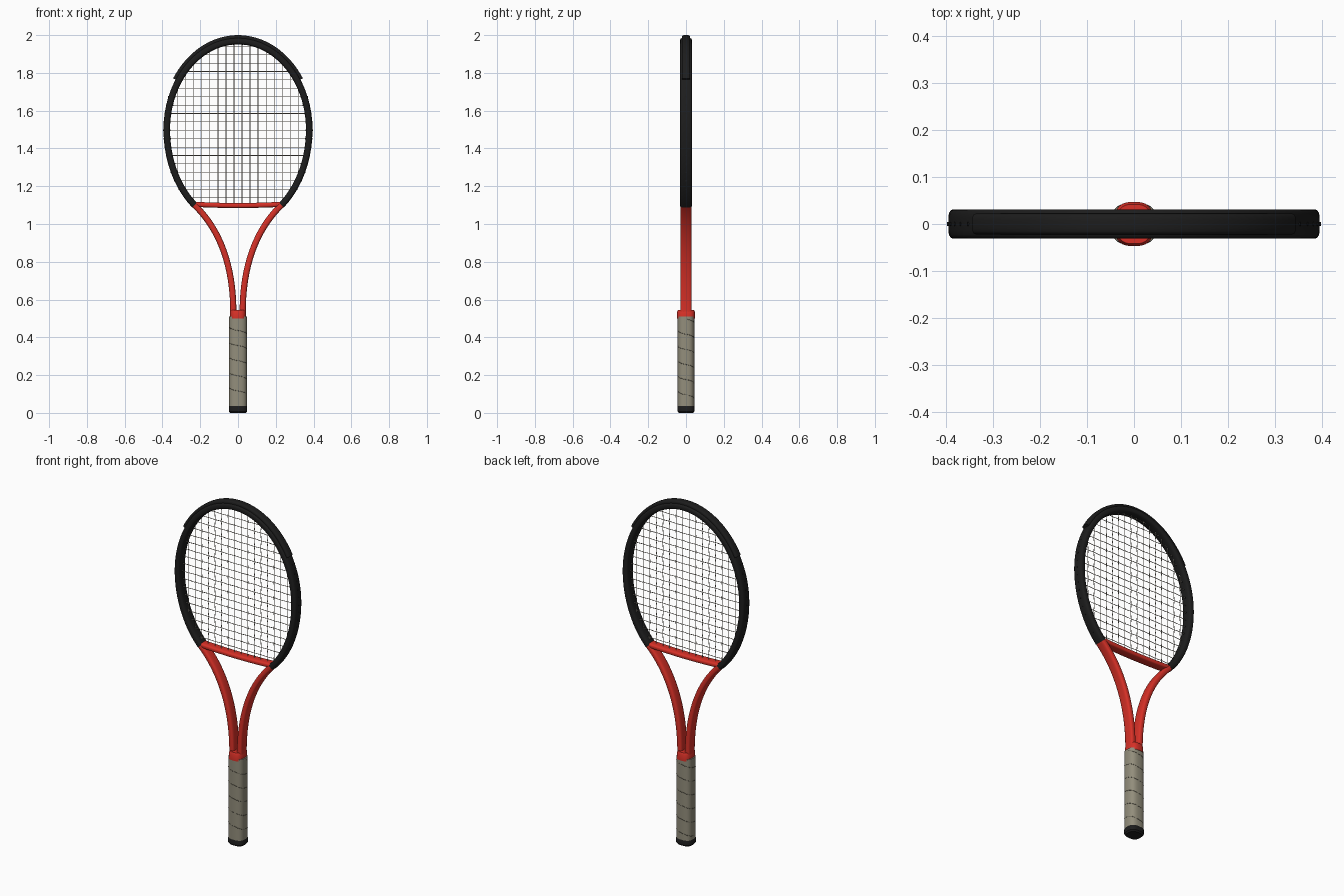
import bpy, bmesh, math
from mathutils import Vector, Matrix

cube = bpy.data.objects.get("Cube")
if cube:
    bpy.data.objects.remove(cube)


def material(name, rgb):
    m = bpy.data.materials.new(name)
    m.use_nodes = True
    m.diffuse_color = (*rgb, 1)
    bsdf = m.node_tree.nodes["Principled BSDF"]
    bsdf.inputs["Base Color"].default_value = (*rgb, 1)
    bsdf.inputs["Roughness"].default_value = 0.6
    return m


BLACK = material("black", (0.012, 0.012, 0.012))
RED = material("red", (0.68, 0.03, 0.02))
GREY = material("grip grey", (0.29, 0.27, 0.2))
SEAM = material("seam grey", (0.13, 0.12, 0.09))
STRING = material("string cream", (0.55, 0.5, 0.42))


def finish(bm, name, mat, angle=40):
    bmesh.ops.recalc_face_normals(bm, faces=bm.faces)
    me = bpy.data.meshes.new(name)
    bm.to_mesh(me)
    bm.free()
    me.materials.append(mat)
    ob = bpy.data.objects.new(name, me)
    bpy.context.collection.objects.link(ob)
    bpy.ops.object.select_all(action="DESELECT")
    ob.select_set(True)
    bpy.context.view_layer.objects.active = ob
    bpy.ops.object.shade_smooth_by_angle(angle=math.radians(angle))
    return ob


def loft(bm, rings):
    loops = [[bm.verts.new(p) for p in ring] for ring in rings]
    n = len(loops[0])
    for a, b in zip(loops, loops[1:]):
        for i in range(n):
            j = (i + 1) % n
            bm.faces.new((a[i], a[j], b[j], b[i]))
    bm.faces.new(loops[0])
    bm.faces.new(loops[-1])


def rounded_box(width, depth, sides, power):
    """Points of a rounded rectangle section."""
    pts = []
    for k in range(sides):
        ang = math.tau * (k + 0.5) / sides
        c, s = math.cos(ang), math.sin(ang)
        pts.append((math.copysign(abs(c) ** power, c) * width,
                    math.copysign(abs(s) ** power, s) * depth))
    return pts


def sweep(name, path, width, depth, mat):
    """Sweep a rounded box section along a path of (x, z) points."""
    rings = []
    for i, (x, z) in enumerate(path):
        a, b = path[max(i - 1, 0)], path[min(i + 1, len(path) - 1)]
        t = Vector((b[0] - a[0], 0, b[1] - a[1])).normalized()
        side = Vector((-t.z, 0, t.x))
        rings.append([Vector((x, v, z)) + side * u
                      for u, v in rounded_box(width, depth, 16, 0.55)])
    bm = bmesh.new()
    loft(bm, rings)
    return finish(bm, name, mat)


def handle_section(hx, hy):
    return rounded_box(hx, hy, 32, 0.72)


def handle_stack(name, levels, mat):
    """Upright rounded solid from (z, half width, half depth) levels."""
    bm = bmesh.new()
    loft(bm, [[(x, y, z) for x, y in handle_section(hx, hy)] for z, hx, hy in levels])
    return finish(bm, name, mat, 35)


def wires(name, lines, radius, mat):
    cu = bpy.data.curves.new(name, "CURVE")
    cu.dimensions = "3D"
    cu.bevel_depth = radius
    cu.bevel_resolution = 1
    cu.use_fill_caps = True
    cu.materials.append(mat)
    for pts in lines:
        sp = cu.splines.new("POLY")
        sp.points.add(len(pts) - 1)
        for p, co in zip(sp.points, pts):
            p.co = (*co, 1)
    ob = bpy.data.objects.new(name, cu)
    bpy.context.collection.objects.link(ob)


# Head outline: an oval whose lower half is a little longer
CZ, RX, TOP, LOW = 1.5, 0.377, 0.468, 0.505


def oval(deg, grow=0.0):
    a = math.radians(deg)
    rz = TOP if math.sin(a) > 0 else LOW
    return ((RX + grow) * math.cos(a), CZ + (rz + grow) * math.sin(a))


def arc(start, end, steps, grow=0.0):
    return [oval(start + (end - start) * i / steps, grow) for i in range(steps + 1)]


sweep("head_hoop", arc(-52.5, 232.5, 96), 0.0175, 0.0315, BLACK)
sweep("bumper_guard", arc(33, 147, 48, 0.018), 0.014, 0.022, BLACK)

# Throat: two curved shafts and the bridge between them
ctrl = [Vector(p) for p in ((0.23, 1.1), (0.11, 0.985), (0.022, 0.8), (0.025, 0.52))]
for side, name in ((1, "left_shaft"), (-1, "right_shaft")):
    path = []
    for i in range(29):
        t = i / 28
        s = 1 - t
        p = ctrl[0] * s**3 + ctrl[1] * 3 * s * s * t + ctrl[2] * 3 * s * t * t + ctrl[3] * t**3
        path.append((side * p.x, p.y))
    sweep(name, path, 0.0165, 0.0305, RED)
bridge = [(-0.225 + 0.45 * i / 16, 1.098 + 0.006 * (i / 8 - 1) ** 2) for i in range(17)]
sweep("throat_bridge", bridge, 0.0135, 0.028, RED)

# Handle
handle_stack("collar", [(0.5, 0.042, 0.047), (0.535, 0.042, 0.047), (0.546, 0.037, 0.042)], RED)
handle_stack("grip", [(0.035, 0.048, 0.044), (0.51, 0.048, 0.044)], GREY)
handle_stack("butt_cap", [(0, 0.042, 0.038), (0.008, 0.049, 0.045),
                          (0.034, 0.049, 0.045), (0.04, 0.046, 0.042)], BLACK)
ring = handle_section(0.0475, 0.0435)
steps = int(5.5 * len(ring))
wires("grip_seam", [[(*ring[i % len(ring)], 0.495 - 0.44 * i / steps)
                     for i in range(steps + 1)]], 0.0015, SEAM)

# Woven strings
xs = [(i - 7.5) * 0.0425 for i in range(16)]
zs = [1.14 + 0.0445 * j for j in range(19)]
uprights, crosses, ends = [], [], []
for i, x in enumerate(xs):
    h = math.sqrt(1 - (x / RX) ** 2)
    top = CZ + TOP * h
    low = max(CZ - LOW * h, 1.1)
    mid = [(x, 0.0016 * (-1) ** (i + j), z) for j, z in enumerate(zs) if low < z < top]
    uprights.append([(x, 0, low), *mid, (x, 0, top)])
    ends.append((Vector((x, 0, top)), Vector((0, 0, 1))))
for j, z in enumerate(zs):
    rz = TOP if z > CZ else LOW
    w = RX * math.sqrt(1 - ((z - CZ) / rz) ** 2)
    mid = [(x, -0.0016 * (-1) ** (i + j), z) for i, x in enumerate(xs) if abs(x) < w]
    crosses.append([(-w, 0, z), *mid, (w, 0, z)])
    for s in (-1, 1):
        ends.append((Vector((s * w, 0, z)), Vector((1, 0, 0))))
wires("main_strings", uprights, 0.0017, STRING)
wires("cross_strings", crosses, 0.0017, STRING)

# Grommets through the hoop where the strings end
bm = bmesh.new()
for pos, axis in ends:
    turn = axis.to_track_quat("Z", "Y").to_matrix().to_4x4()
    bmesh.ops.create_cone(bm, cap_ends=True, segments=8, radius1=0.004, radius2=0.004,
                          depth=0.039, matrix=Matrix.Translation(pos) @ turn)
finish(bm, "grommets", BLACK)
